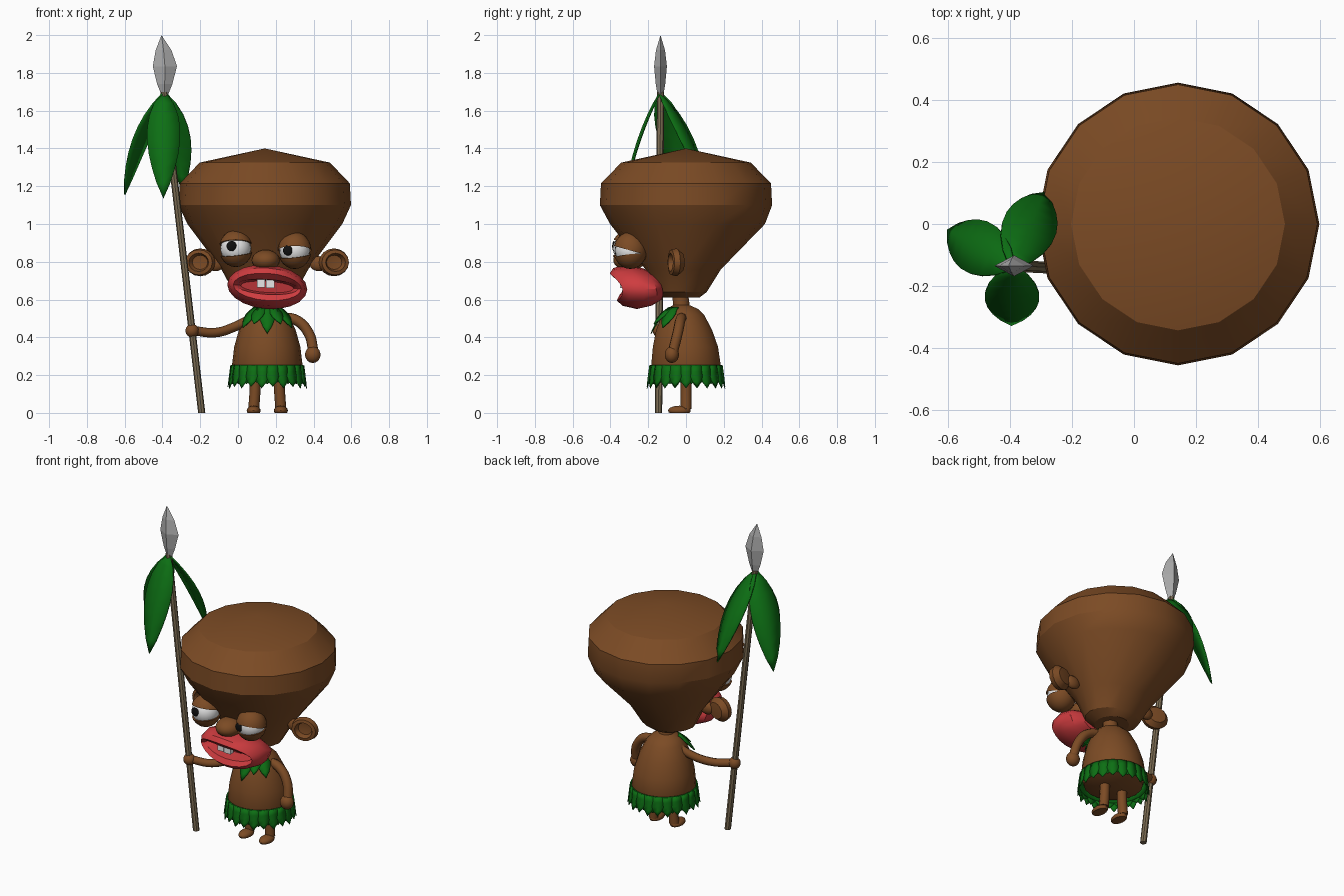
import bpy, bmesh
from math import sin, cos, pi, radians, sqrt
from mathutils import Vector, Matrix

if "Cube" in bpy.data.objects:
    bpy.data.objects.remove(bpy.data.objects["Cube"])


def material(name, r, g, b):
    m = bpy.data.materials.new(name)
    m.use_nodes = True
    m.diffuse_color = (r, g, b, 1)
    m.node_tree.nodes["Principled BSDF"].inputs["Base Color"].default_value = (r, g, b, 1)
    return m


skin = material("brown_skin", .2, .07, .018)
red = material("red_lips", .62, .045, .05)
green = material("leaf_green", .004, .16, .007)
wood = material("pale_wood", .2, .15, .085)
steel = material("grey_blade", .42, .42, .42)
white = material("white", .8, .8, .8)
black = material("black", .005, .005, .005)


def smooth(ob, angle):
    bpy.ops.object.select_all(action='DESELECT')
    ob.select_set(True)
    bpy.context.view_layer.objects.active = ob
    bpy.ops.object.shade_smooth_by_angle(angle=radians(angle))


def finish(bm, name, mat, angle=35):
    bmesh.ops.recalc_face_normals(bm, faces=bm.faces)
    me = bpy.data.meshes.new(name)
    bm.to_mesh(me)
    bm.free()
    ob = bpy.data.objects.new(name, me)
    bpy.context.collection.objects.link(ob)
    me.materials.append(mat)
    if angle:
        smooth(ob, angle)
    return ob


def ellipse(center, u, v, n):
    """Ring of points around center with half-axes u and v."""
    c, u, v = Vector(center), Vector(u), Vector(v)
    return [c + u * cos(2 * pi * i / n) + v * sin(2 * pi * i / n) for i in range(n)]


def loft(name, rings, mat, angle=35, caps=True):
    bm = bmesh.new()
    rows = [[bm.verts.new(p) for p in ring] for ring in rings]
    n = len(rows[0])
    for a, b in zip(rows, rows[1:]):
        for i in range(n):
            j = (i + 1) % n
            bm.faces.new((a[i], a[j], b[j], b[i]))
    if caps:
        bm.faces.new(rows[0])
        bm.faces.new(rows[-1])
    bmesh.ops.remove_doubles(bm, verts=bm.verts, dist=.0005)
    return finish(bm, name, mat, angle)


def ball(name, center, scale, mat, cut=None, segs=20):
    """Ellipsoid; cut = (point, normal) keeps the side the normal points to."""
    bm = bmesh.new()
    bmesh.ops.create_uvsphere(bm, u_segments=segs, v_segments=segs // 2 + 2, radius=1)
    bmesh.ops.transform(bm, matrix=Matrix.LocRotScale(Vector(center), None, Vector(scale)), verts=bm.verts)
    if cut:
        geom = bm.verts[:] + bm.edges[:] + bm.faces[:]
        bmesh.ops.bisect_plane(bm, geom=geom, plane_co=cut[0], plane_no=cut[1], clear_inner=True)
        bmesh.ops.holes_fill(bm, edges=[e for e in bm.edges if e.is_boundary])
    return finish(bm, name, mat)


def tube(name, points, radius, mat, res=2):
    cu = bpy.data.curves.new(name, 'CURVE')
    cu.dimensions = '3D'
    cu.bevel_depth, cu.bevel_resolution, cu.use_fill_caps = radius, res, True
    cu.resolution_u = 6
    sp = cu.splines.new('BEZIER')
    sp.bezier_points.add(len(points) - 1)
    for bp, p in zip(sp.bezier_points, points):
        bp.co = p
        bp.handle_left_type = bp.handle_right_type = 'AUTO'
    cu.materials.append(mat)
    ob = bpy.data.objects.new(name, cu)
    bpy.context.collection.objects.link(ob)
    bpy.ops.object.select_all(action='DESELECT')
    ob.select_set(True)
    bpy.context.view_layer.objects.active = ob
    bpy.ops.object.convert(target='MESH')
    smooth(bpy.context.object, 50)


def leaf(bm, base, bend, tip, width, start=.1, rows=7):
    """Pointed blade along a curved midrib, with a slight fold."""
    base, bend, tip = Vector(base), Vector(bend), Vector(tip)
    out = Vector((tip.x - base.x, tip.y - base.y, 0)).normalized()
    side = out.cross(Vector((0, 0, 1)))
    prev = None
    for k in range(rows):
        t = k / (rows - 1)
        c = base * (1 - t) ** 2 + bend * 2 * t * (1 - t) + tip * t * t
        w = width * max(start * (1 - t), sin(pi * t ** .85) ** .8 if 0 < t < 1 else 0)
        row = [bm.verts.new(p) for p in (c - side * w - out * w * .12, c, c + side * w - out * w * .12)]
        if prev:
            for i in range(2):
                bm.faces.new((prev[i], prev[i + 1], row[i + 1], row[i]))
        prev = row
    bmesh.ops.remove_doubles(bm, verts=bm.verts, dist=.0002)


def thicken(ob, t):
    mod = ob.modifiers.new("thickness", 'SOLIDIFY')
    mod.thickness, mod.offset = t, 0


HX, BX = .142, .155  # centre lines of head and body

# Head: wide flat crown tapering to a narrow jaw (z, centre y, half width, half depth)
head = [(.61, -.03, .1, .1), (.64, -.03, .165, .14), (.76, -.015, .23, .2), (1, .008, .41, .41),
        (1.1, 0, .456, .456), (1.215, 0, .45, .45), (1.325, 0, .345, .343), (1.4, 0, 0, 0)]
loft("head", [ellipse((HX, y, z), (a, 0, 0), (0, b, 0), 16) for z, y, a, b in head], skin, 25)

# Ears: hollow bowls turned slightly outward
ear = [(0, .035), (.055, .03), (.082, 0), (.074, -.03), (.054, -.034), (.042, -.004), (0, .002)]
for name, s, x in (("left_ear", 1, .508), ("right_ear", -1, -.2)):
    u = Vector((cos(.25), s * sin(.25), 0))
    axis = Vector((-s * sin(.25), cos(.25), 0))
    loft(name, [ellipse(Vector((x, -.05, .797)) + axis * d, u * r, (0, 0, r * .9), 16) for r, d in ear], skin, 40)
    ball(name + "_root", (x - s * .08, -.04, .79), (.05, .025, .04), skin, segs=12)

# Eyes with upper and lower lids
for name, c, top, low, pupil in (("right", (-.012, -.305, .87), .025, -.03, (-.022, .013)),
                                 ("left", (.3, -.295, .86), .0, -.03, (-.035, .0))):
    c = Vector(c)
    r, lid = .081, (.089, .089, .098)
    ball(name + "_eyeball", c, (r, r, r), white)
    ball(name + "_upper_lid", c, lid, skin, (c + Vector((0, 0, top)), (0, .28, 1)))
    ball(name + "_lower_lid", c, lid, skin, (c + Vector((0, 0, low)), (.12, .1, -1)))
    px, pz = pupil
    ball(name + "_pupil", c + Vector((px, -sqrt(r * r - px * px - pz * pz), pz)), (.027, .009, .027), black, segs=12)

# Nose
ball("nose", (.147, -.3, .808), (.075, .085, .055), skin)

# Lips: thick ring swept back at the corners (y, half width, half height)
lips = [(-.15, .13, .07), (-.21, .19, .1), (-.29, .212, .117), (-.36, .2, .1),
        (-.385, .18, .072), (-.36, .163, .04), (-.27, .14, .03)]
rings = []
for y, a, b in lips:
    ring = ellipse((BX, y, .655), (a, 0, 0), (0, 0, b), 20)
    for p in ring:
        dx, dz = p.x - BX, p.z - .655
        p.y += 1.5 * dx * dx - .25 * dz
        p.z += .012 - .06 * dx
    rings.append(ring)
loft("lips", rings, red, 35)

# Two upper teeth
for i, x in enumerate((.122, .17)):
    bm = bmesh.new()
    bmesh.ops.create_cube(bm, size=1, matrix=Matrix.LocRotScale(
        Vector((x, -.335, .688 - .004 * i)), None, Vector((.044, .03, .046))))
    finish(bm, "tooth_%d" % (i + 1), white, 0)

# Body with neck (z, centre y, radius)
body = [(.63, -.03, .042), (.57, -.025, .045), (.55, -.02, .085), (.52, -.015, .112), (.44, -.01, .15),
        (.35, -.003, .175), (.25, 0, .187), (.19, 0, .17), (.165, 0, .1)]
loft("body", [ellipse((BX, y, z), (r, 0, 0), (0, r, 0), 18) for z, y, r in body], skin, 40)

# Arms and hands
tube("left_arm", [(.22, -.02, .505), (.31, -.03, .49), (.375, -.045, .42), (.4, -.07, .32)], .028, skin)
ball("left_hand", (.396, -.075, .308), (.042, .038, .044), skin, segs=14)
tube("right_arm", [(.07, -.02, .5), (-.02, -.045, .455), (-.12, -.095, .425), (-.235, -.135, .435)], .025, skin)
ball("right_hand", (-.243, -.14, .435), (.036, .036, .036), skin, segs=14)

# Legs and flat-soled feet
for name, x, fx in (("left", .22, .227), ("right", .09, .083)):
    tube(name + "_leg", [(x, 0, .22), (x, 0, .12), (fx, 0, .02)], .029, skin)
    ball(name + "_foot", (fx, -.035, .012), (.037, .06, .026), skin, ((0, 0, 0), (0, 0, 1)), 16)

# Leaf skirt: waistband and two staggered layers of leaves
band = loft("skirt_band", [ellipse((BX, 0, z), (r, 0, 0), (0, r, 0), 22) for z, r in ((.252, .19), (.185, .197))],
            green, 35, caps=False)
thicken(band, .006)
bm = bmesh.new()
count = 22
for layer in range(2):
    for i in range(count):
        a = 2 * pi * (i + layer * .5) / count
        d = Vector((cos(a), sin(a), 0))
        end = .13 + .022 * layer + .008 * (i % 2)
        c = Vector((BX, 0, 0))
        top = .194 - .004 * layer
        leaf(bm, c + d * top + Vector((0, 0, .25)), c + d * (top + .008) + Vector((0, 0, .19)),
             c + d * (top + .014) + Vector((0, 0, end)), .034, .8, 5)
thicken(finish(bm, "skirt_leaves", green), .004)

# Chest leaves
bm = bmesh.new()
for a, end, w in ((-50, .45, .04), (0, .42, .042), (50, .45, .04), (-25, .47, .035), (25, .47, .035)):
    d = Vector((sin(radians(a)), -cos(radians(a)), 0))
    c = Vector((BX, -.015, 0))
    leaf(bm, c + d * .075 + Vector((0, 0, .558)), c + d * .125 + Vector((0, 0, .525)),
         c + d * .17 + Vector((0, 0, end)), w, .7, 6)
thicken(finish(bm, "chest_leaves", green), .006)

# Spear shaft and faceted blade
loft("spear_shaft", [ellipse((x, y, z), (.019, 0, 0), (0, .019, 0), 8)
                     for x, y, z in ((-.192, -.145, 0), (-.392, -.135, 1.7))], wood, 30)
blade = [(-.388, 1.685, .018, .016), (-.388, 1.74, .04, .025), (-.387, 1.835, .064, .034),
         (-.394, 1.92, .042, .024), (-.405, 2, 0, 0)]
loft("spear_blade", [ellipse((x, -.135, z), (a, 0, 0), (0, b, 0), 4) for x, z, a, b in blade], steel, 0)

# Three drooping leaves tied below the blade
root = Vector((-.392, -.138, 1.695))
for name, tip in (("front_leaf", (-.395, -.325, 1.135)), ("outer_leaf", (-.6, -.02, 1.155)),
                  ("inner_leaf", (-.29, .1, 1.18))):
    tip = Vector(tip)
    bend = root.lerp(tip, .75)
    bend.z = 1.47
    bm = bmesh.new()
    leaf(bm, root, bend, tip, .088, .12, 9)
    thicken(finish(bm, name, green, 40), .008)
